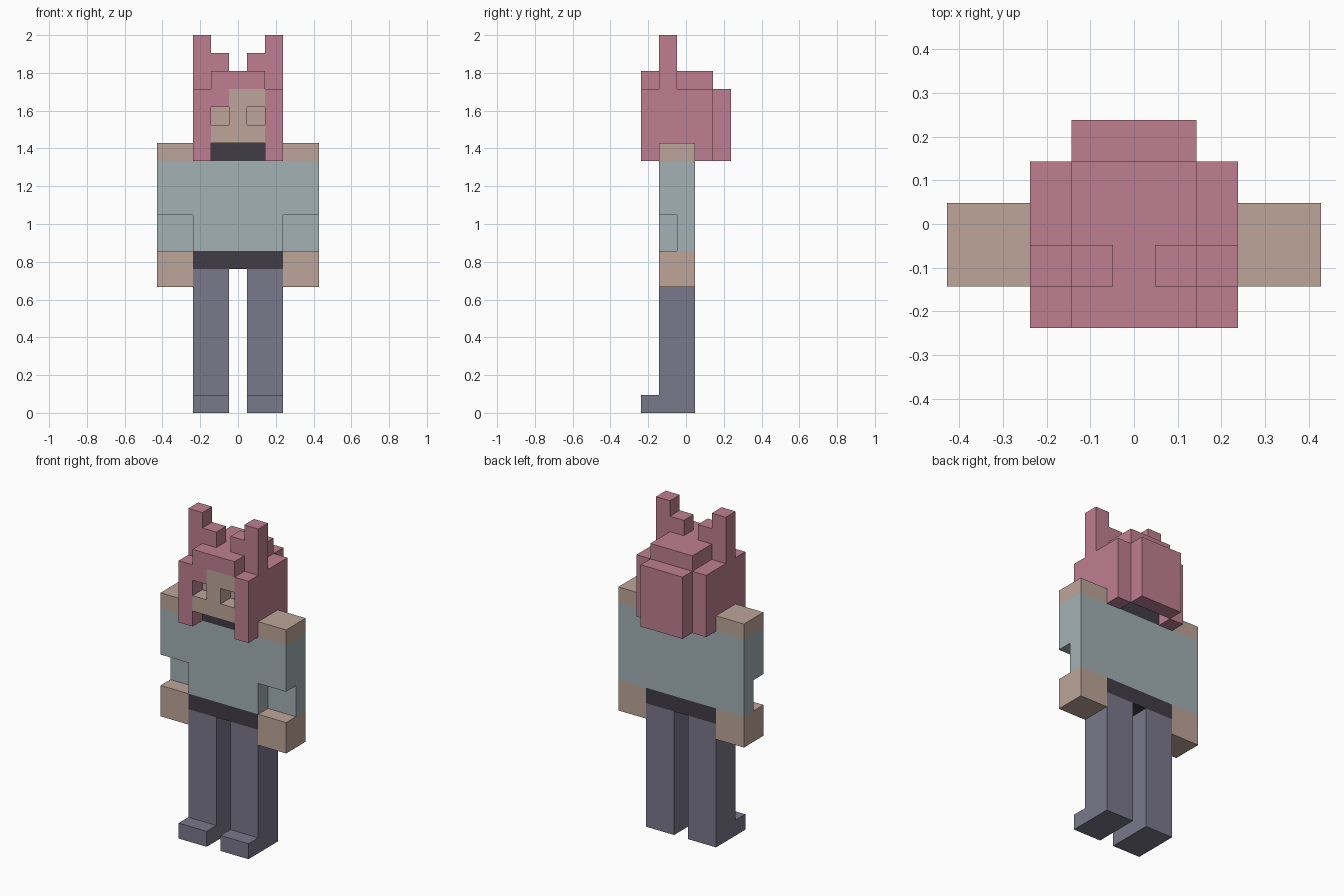
import bpy
import bmesh

cube = bpy.data.objects.get("Cube")
if cube:
    bpy.data.objects.remove(cube, do_unlink=True)

U = 2 / 21  # one block


def material(name, rgb):
    lin = [((c / 255 + 0.055) / 1.055) ** 2.4 for c in rgb]
    m = bpy.data.materials.new(name)
    m.use_nodes = True
    m.diffuse_color = (*lin, 1)
    bsdf = next(n for n in m.node_tree.nodes if n.type == 'BSDF_PRINCIPLED')
    bsdf.inputs["Base Color"].default_value = (*lin, 1)
    return m


PINK = material("pink_hair", (191, 127, 146))
SKIN = material("skin", (189, 165, 152))
SHIRT = material("pale_blue_shirt", (162, 177, 180))
TROUSERS = material("grey_violet_trousers", (122, 120, 138))
DARK = material("dark_cloth", (64, 60, 70))


def extrude(name, mat, axis, outline, start, end):
    """Extrude a flat outline, in blocks, along x (outline y,z) or y (outline x,z)."""
    bm = bmesh.new()

    def place(p, depth):
        co = (depth, p[0], p[1]) if axis == 'x' else (p[0], depth, p[1])
        return bm.verts.new([c * U for c in co])

    a = [place(p, start) for p in outline]
    b = [place(p, end) for p in outline]
    bm.faces.new(a)
    bm.faces.new(b[::-1])
    n = len(outline)
    for i in range(n):
        j = (i + 1) % n
        bm.faces.new((a[i], b[i], b[j], a[j]))
    bmesh.ops.recalc_face_normals(bm, faces=bm.faces)
    mesh = bpy.data.meshes.new(name)
    bm.to_mesh(mesh)
    bm.free()
    mesh.materials.append(mat)
    obj = bpy.data.objects.new(name, mesh)
    bpy.context.collection.objects.link(obj)
    return obj


def box(name, mat, x, y, z):
    rect = [(x[0], z[0]), (x[1], z[0]), (x[1], z[1]), (x[0], z[1])]
    return extrude(name, mat, 'y', rect, *y)


BODY = (-1.5, 0.5)  # depth shared by the body parts

# Belt, shirt and neck
box("belt", DARK, (-2.5, 2.5), BODY, (8, 9))
shirt_front = [(-2.5, 9), (2.5, 9), (2.5, 11), (4.5, 11),
               (4.5, 14), (-4.5, 14), (-4.5, 11), (-2.5, 11)]
extrude("shirt_front", SHIRT, 'y', shirt_front, -1.5, -0.5)
box("shirt_back", SHIRT, (-4.5, 4.5), (-0.5, 0.5), (9, 14))
box("neck", DARK, (-1.5, 1.5), BODY, (14, 15))

# Paired parts
leg = [(-2.5, 0), (0.5, 0), (0.5, 8), (-1.5, 8), (-1.5, 1), (-2.5, 1)]
ear = [(2.5, 18), (2.5, 21), (1.5, 21), (1.5, 20), (0.5, 20), (0.5, 19), (1.5, 19), (1.5, 18)]
for side, s in (("left", 1), ("right", -1)):
    extrude(side + "_leg", TROUSERS, 'x', leg, 0.5 * s, 2.5 * s)
    box(side + "_hand", SKIN, (2.5 * s, 4.5 * s), BODY, (7, 9))
    box(side + "_shoulder", SKIN, (2.5 * s, 4.5 * s), BODY, (14, 15))
    box(side + "_side_hair", PINK, (1.5 * s, 2.5 * s), (-2.5, 1.5), (14, 18))
    extrude(side + "_ear", PINK, 'y', [(x * s, z) for x, z in ear], -1.5, -0.5)

# Head, with the eyes left as sockets in the face
box("head", SKIN, (-1.5, 1.5), BODY, (15, 18))
face = [(-1.5, 15), (1.5, 15), (1.5, 16), (0.5, 16), (0.5, 17),
        (1.5, 17), (1.5, 18), (-0.5, 18), (-0.5, 16), (-1.5, 16)]
extrude("face", SKIN, 'y', face, -2.5, -1.5)

# Hair
box("fringe", PINK, (-1.5, -0.5), (-2.5, -1.5), (17, 18))
box("crown_hair", PINK, (-1.5, 1.5), (-2.5, 1.5), (18, 19))
back_hair = [(0.5, 15), (1.5, 15), (1.5, 14), (2.5, 14), (2.5, 18), (0.5, 18)]
extrude("back_hair", PINK, 'x', back_hair, -1.5, 1.5)
